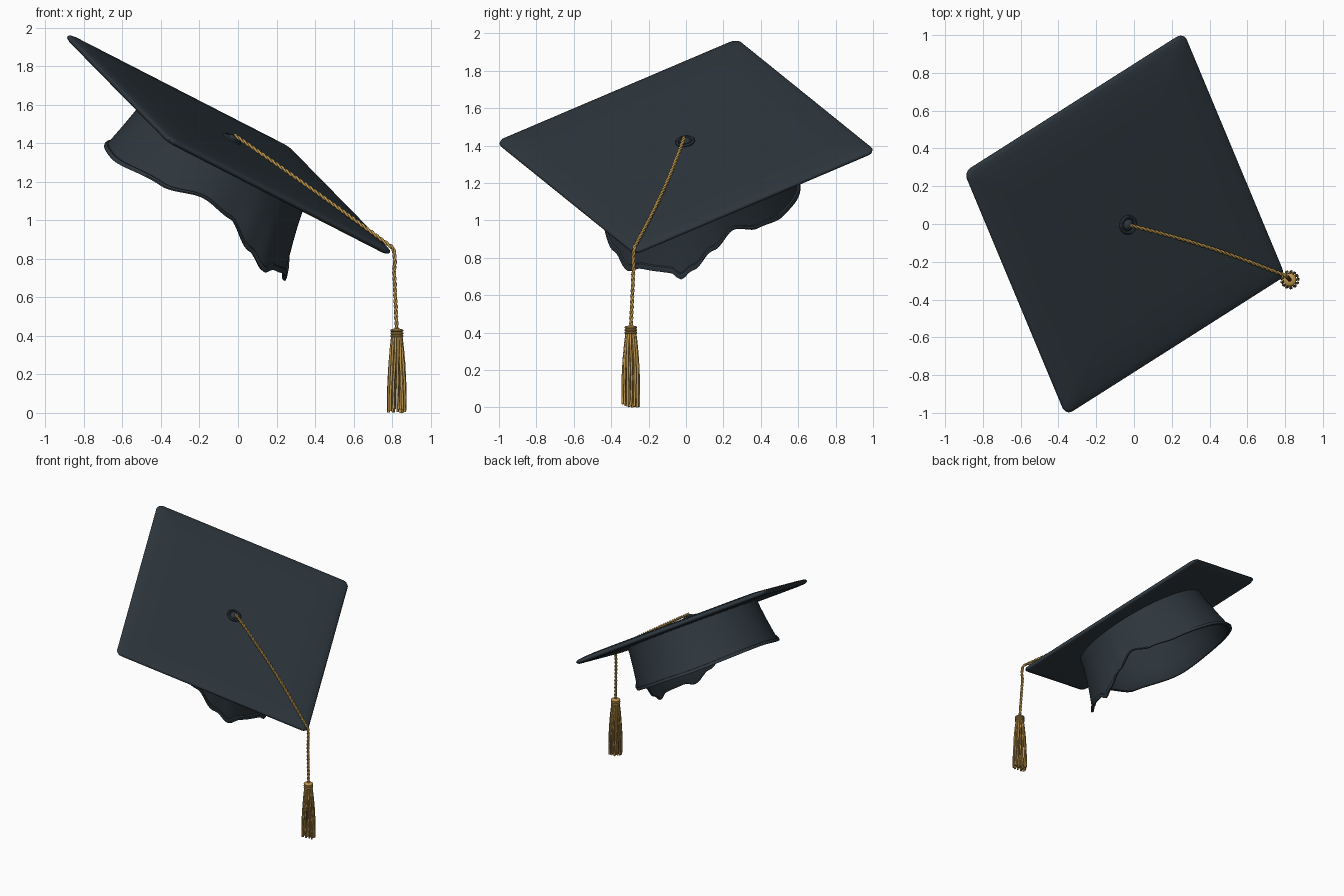
import bpy, bmesh, math, random
from mathutils import Vector, Matrix

if "Cube" in bpy.data.objects:
    bpy.data.objects.remove(bpy.data.objects["Cube"])

random.seed(4)


def material(name, rgb):
    m = bpy.data.materials.new(name)
    m.diffuse_color = (*rgb, 1)
    m.use_nodes = True
    m.node_tree.nodes["Principled BSDF"].inputs["Base Color"].default_value = m.diffuse_color
    return m


FABRIC = material("dark slate fabric", (0.027, 0.038, 0.048))
GOLD = material("gold thread", (0.52, 0.31, 0.075))

# Tilted frame shared by the board, cap and button
u = Vector((0.774, 0.492, -0.397)).normalized()
v = Vector((-0.359, 0.86, 0.366))
n = u.cross(v).normalized()
v = n.cross(u)
TILT = Matrix.Translation((-0.048, 0, 1.395)) @ Matrix((u, v, n)).transposed().to_4x4()


def loft(name, rings, mat, matrix=Matrix(), cap_start=True, cap_end=True, angle=40):
    """Skin a stack of closed rings."""
    bm = bmesh.new()
    loops = [[bm.verts.new(matrix @ Vector(p)) for p in ring] for ring in rings]
    count = len(loops[0])
    for a, b in zip(loops, loops[1:]):
        for i in range(count):
            j = (i + 1) % count
            bm.faces.new((a[i], a[j], b[j], b[i]))
    if cap_start:
        bm.faces.new(loops[0][::-1])
    if cap_end:
        bm.faces.new(loops[-1])
    bmesh.ops.recalc_face_normals(bm, faces=bm.faces[:])
    mesh = bpy.data.meshes.new(name)
    bm.to_mesh(mesh)
    bm.free()
    mesh.materials.append(mat)
    ob = bpy.data.objects.new(name, mesh)
    bpy.context.collection.objects.link(ob)
    bpy.ops.object.select_all(action='DESELECT')
    ob.select_set(True)
    bpy.context.view_layer.objects.active = ob
    bpy.ops.object.shade_smooth_by_angle(angle=math.radians(angle))
    return ob


def circle(r, z, count=32, x=0, y=0):
    return [(x + r * math.cos(math.tau * i / count), y + r * math.sin(math.tau * i / count), z)
            for i in range(count)]


def tubes(name, paths, radius, mat):
    """Several round threads in one curve object."""
    cu = bpy.data.curves.new(name, 'CURVE')
    cu.dimensions = '3D'
    cu.bevel_depth = radius
    cu.bevel_resolution = 1
    cu.use_fill_caps = True
    for path in paths:
        sp = cu.splines.new('POLY')
        sp.points.add(len(path) - 1)
        for p, co in zip(sp.points, path):
            p.co = (*co, 1)
    cu.materials.append(mat)
    ob = bpy.data.objects.new(name, cu)
    bpy.context.collection.objects.link(ob)


# Board: cushioned square with rounded corners
def rounded_square(half, z, radius=0.045):
    pts = []
    for k in range(4):
        mid = math.pi / 4 + k * math.pi / 2
        cx = math.copysign(half - radius, math.cos(mid))
        cy = math.copysign(half - radius, math.sin(mid))
        for s in range(7):
            a = k * math.pi / 2 + s * math.pi / 12
            pts.append((cx + radius * math.cos(a), cy + radius * math.sin(a), z))
    return pts


profile = [(0.5, -0.022), (0.70, -0.021), (0.735, -0.018), (0.748, -0.009), (0.750, 0.0),
           (0.746, 0.008), (0.733, 0.014), (0.70, 0.019), (0.63, 0.025), (0.52, 0.028), (0.3, 0.029)]
loft("board", [rounded_square(h, z) for h, z in profile], FABRIC, TILT, angle=50)

# Cap: flared band with a wavy rim; rows are angle, depth, rim radius
RIM = [(-180, .35, .54), (-140, .30, .54), (-115, .235, .53), (-97, .26, .53), (-78, .36, .58),
       (-66, .42, .622), (-59, .395, .61), (-50, .40, .61), (-43, .405, .612), (-38, .442, .622),
       (-32, .405, .60), (-20, .33, .555), (-5, .26, .52), (10, .31, .53), (30, .34, .54),
       (60, .35, .56), (90, .36, .56), (155, .345, .54), (180, .35, .54)]


def rim_at(a):
    for (a0, d0, r0), (a1, d1, r1) in zip(RIM, RIM[1:]):
        if a <= a1:
            t = (a - a0) / (a1 - a0)
            t = t * t * (3 - 2 * t)
            return d0 + (d1 - d0) * t, r0 + (r1 - r0) * t


def cap_ring(t, offset=0.0):
    ring = []
    for i in range(180):
        a = -180 + i * 2
        d, r = rim_at(a)
        rad = 0.495 + (r - 0.495) * t ** 1.3 + offset
        ring.append((rad * math.cos(math.radians(a)), rad * math.sin(math.radians(a)), -0.01 - (d - 0.01) * t))
    return ring


wall = [cap_ring(t) for t in (0, .2, .4, .6, .8, .93)]
hem = [cap_ring(.935, .009), cap_ring(.97, .012), cap_ring(1, .008), cap_ring(1, -.01)]
lining = [cap_ring(t, -.018) for t in (.95, .7, .4, .1)]
loft("cap", wall + hem + lining, FABRIC, TILT)

# Button: domed centre inside a raised ring
button = [(.052, .02), (.052, .036), (.046, .043), (.038, .042), (.033, .035), (.029, .036),
          (.025, .046), (.014, .052), (.004, .054)]
loft("button", [circle(r, z) for r, z in button], FABRIC, TILT)

# Cord: two strands twisted along the board, over the corner and down
TX, TY = 0.825, -0.295
start, edge = TILT @ Vector((0, 0, .057)), TILT @ Vector((.74, -.74, .03))
path = []
for i in range(101):
    t = i / 100
    path.append(start.lerp(edge, t) + Vector((0, 0.018, 0.006)) * math.sin(math.pi * t))
end = Vector((TX, TY, .42))
for i in range(1, 46):
    t = i / 45
    bulge = Vector((0.006, -0.004, 0)) * math.sin(math.pi * min(1, t * 4))
    path.append(edge.lerp(end, t) + bulge)
strands = [[], []]
for i, p in enumerate(path):
    tangent = (path[min(i + 1, len(path) - 1)] - path[max(i - 1, 0)]).normalized()
    side = tangent.cross(Vector((0.3, 1, 0.1))).normalized()
    up = tangent.cross(side)
    for k in range(2):
        a = i * 1.05 + k * math.pi
        strands[k].append(p + 0.005 * (side * math.cos(a) + up * math.sin(a)))
tubes("cord", strands, 0.0065, GOLD)

# Tassel knot: ribbed band
knot = [(.012, .438)]
for k in range(3):
    top = .434 - k * .014
    knot += [(.029, top), (.034, top - .004), (.034, top - .009), (.029, top - .013)]
knot.append((.02, .385))
loft("tassel_knot", [circle(r, z, 20, TX, TY) for r, z in knot], GOLD)

# Tassel fringe: an outer and an inner ring of hanging threads
fringe = []
for count, spread in ((13, 1.0), (7, 0.5)):
    for i in range(count):
        a = math.tau * i / count + spread
        low = random.uniform(0.0, 0.022) if i else 0.0
        thread = []
        for r, t in ((.024, 0), (.031, .15), (.038, .35), (.043, .6), (.045, .8), (.044, 1)):
            z = .395 + (low - .395) * t
            w = a + 0.1 * math.sin(t * 5 + i)
            thread.append((TX + r * spread * math.cos(w), TY + r * spread * math.sin(w), z))
        fringe.append(thread)
tubes("tassel_fringe", fringe, 0.0068, GOLD)
